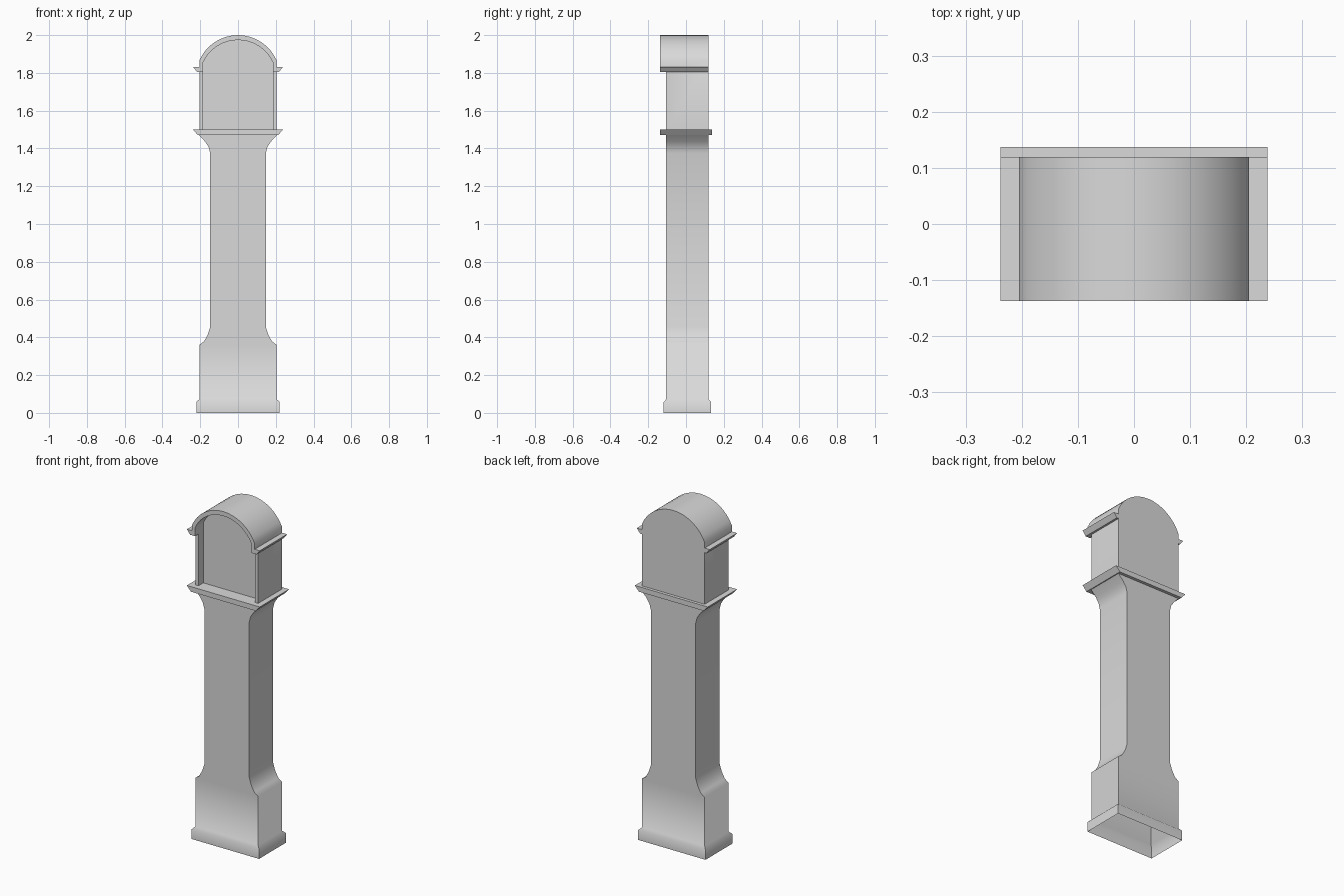
import bpy, bmesh, math

if "Cube" in bpy.data.objects:
    bpy.data.objects.remove(bpy.data.objects["Cube"])

FRONT, BACK = -0.137, 0.119      # hood front and back

grey = bpy.data.materials.new("light grey")
grey.use_nodes = True
grey.diffuse_color = (0.7, 0.7, 0.7, 1)
grey.node_tree.nodes["Principled BSDF"].inputs["Base Color"].default_value = (0.7, 0.7, 0.7, 1)


def finish(name, bm):
    bmesh.ops.recalc_face_normals(bm, faces=bm.faces)
    mesh = bpy.data.meshes.new(name)
    bm.to_mesh(mesh)
    bm.free()
    mesh.materials.append(grey)
    ob = bpy.data.objects.new(name, mesh)
    bpy.context.collection.objects.link(ob)
    return ob


def activate(ob):
    bpy.ops.object.select_all(action="DESELECT")
    ob.select_set(True)
    bpy.context.view_layer.objects.active = ob


def smooth(ob, degrees):
    activate(ob)
    bpy.ops.object.shade_smooth_by_angle(angle=math.radians(degrees))


def prism(name, outline, y0, y1):
    """Extrude an x-z outline from y0 to y1."""
    bm = bmesh.new()
    face = bm.faces.new([bm.verts.new((x, y0, z)) for x, z in outline])
    ext = bmesh.ops.extrude_face_region(bm, geom=[face])
    moved = [v for v in ext["geom"] if isinstance(v, bmesh.types.BMVert)]
    bmesh.ops.translate(bm, verts=moved, vec=(0, y1 - y0, 0))
    return finish(name, bm)


def arch(half, bottom, spring, top, steps=16):
    """Outline with straight sides and a segmental arch on top."""
    rise = top - spring
    r = (half ** 2 + rise ** 2) / (2 * rise)
    sweep = math.asin(half / r)
    pts = [(-half, bottom), (half, bottom)]
    for i in range(steps + 1):
        a = sweep * (1 - 2 * i / steps)
        pts.append((r * math.sin(a), top - r + r * math.cos(a)))
    return pts


def cut(ob, cutter):
    cutter.hide_render = True
    mod = ob.modifiers.new("cut", "BOOLEAN")
    mod.operation = "DIFFERENCE"
    mod.solver = "EXACT"
    mod.object = cutter
    activate(ob)
    bpy.ops.object.modifier_apply(modifier=mod.name)
    bpy.data.objects.remove(cutter)


# Trunk: lofted shell with plinth and coves, open underneath
rows = [(0, 0.22, 0.013), (0.058, 0.22, 0.013), (0.072, 0.205, 0),
        (0.36, 0.205, 0), (0.378, 0.18, 0), (0.415, 0.16, 0), (0.455, 0.147, 0),
        (1.375, 0.147, 0), (1.408, 0.156, 0), (1.437, 0.175, 0), (1.47, 0.207, 0)]
bm = bmesh.new()
rings = []
for z, half, out in rows:
    y0, y1 = -0.105 - out, BACK + out
    rings.append([bm.verts.new((x, y, z)) for x, y in
                  ((-half, y0), (half, y0), (half, y1), (-half, y1))])
for low, high in zip(rings, rings[1:]):
    for i in range(4):
        j = (i + 1) % 4
        bm.faces.new((low[i], low[j], high[j], high[i]))
smooth(finish("trunk", bm), 60)

# Moulding between trunk and hood
prism("waist_moulding", [(-0.212, 1.47), (0.212, 1.47), (0.238, 1.5), (-0.238, 1.5)],
      FRONT, -FRONT)

# Hood: arched case with recessed front, jambs set back under the arch
hood = prism("hood", arch(0.205, 1.5, 1.865, 2.0), FRONT, BACK)
cut(hood, prism("opening_cutter", arch(0.185, 1.4, 1.855, 1.974), -0.3, -0.06))
cut(hood, prism("jamb_cutter", [(-0.3, 1.4), (0.3, 1.4), (0.3, 1.805), (-0.3, 1.805)],
                -0.3, -0.105))
smooth(hood, 30)

# Cornices on both sides of the hood
for side, sign in (("left", 1), ("right", -1)):
    outline = [(0.205, 1.805), (0.217, 1.805), (0.238, 1.832), (0.205, 1.832)]
    prism(side + "_cornice", [(sign * x, z) for x, z in outline], FRONT, BACK)
